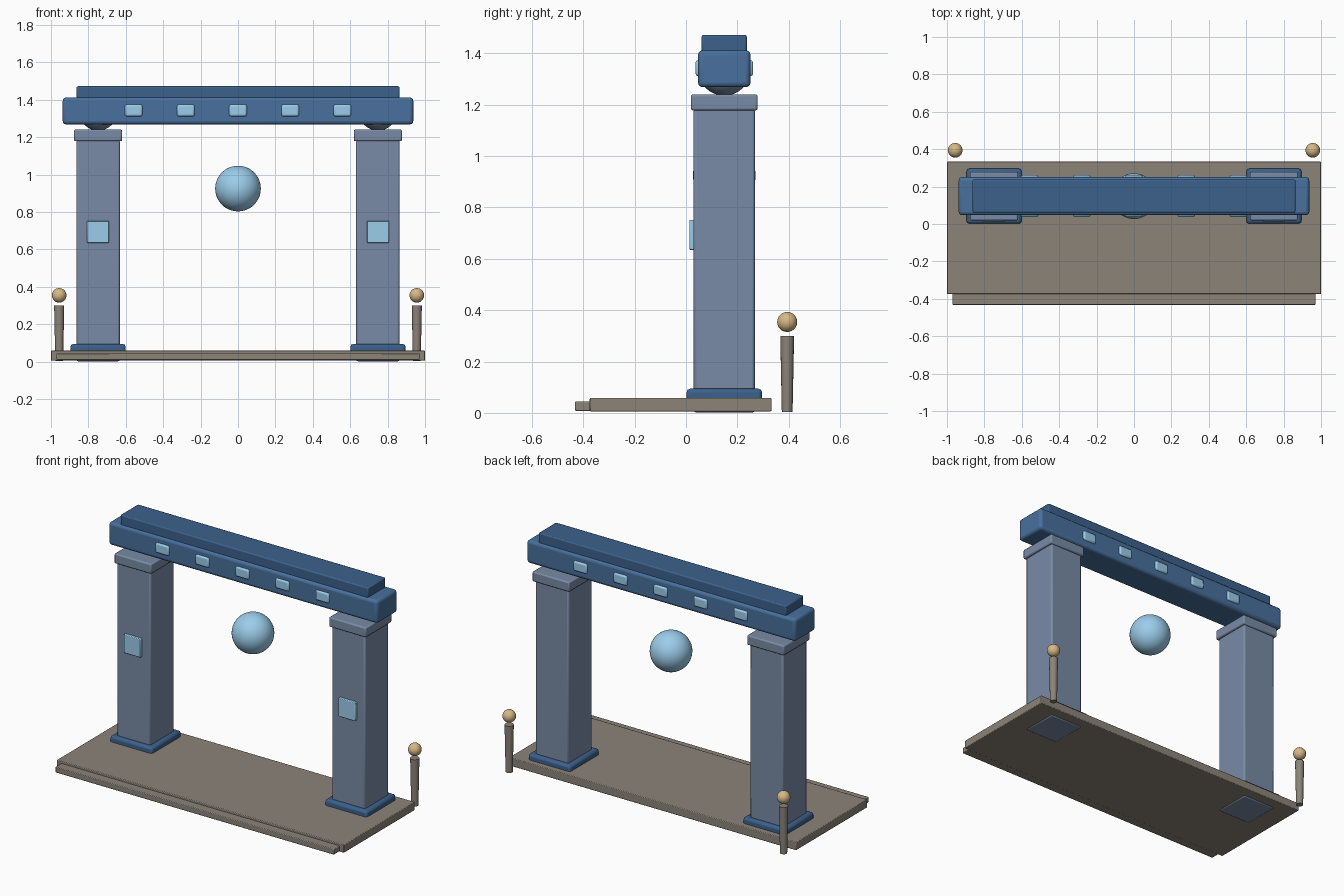
import bpy
from math import radians

if "Cube" in bpy.data.objects:
    bpy.data.objects.remove(bpy.data.objects["Cube"])

def material(name, rgb):
    m = bpy.data.materials.new(name)
    m.diffuse_color = (*rgb, 1)
    m.use_nodes = True
    m.node_tree.nodes["Principled BSDF"].inputs["Base Color"].default_value = m.diffuse_color
    return m

STONE = material("warm_stone", (0.26, 0.23, 0.19))
PILLAR = material("blue_grey", (0.19, 0.26, 0.38))
BLUE = material("deep_blue", (0.065, 0.165, 0.34))
DARK = material("dark_blue", (0.045, 0.12, 0.26))
GLOW = material("light_blue", (0.33, 0.61, 0.83))
GOLD = material("gold", (0.68, 0.48, 0.24))

def finish(name, mat):
    ob = bpy.context.object
    ob.name = name
    ob.data.materials.append(mat)
    return ob

# box given by its extents along each axis, with bevelled edges
def box(name, xs, ys, zs, mat, bevel=0.005, segments=2):
    spans = (xs, ys, zs)
    bpy.ops.mesh.primitive_cube_add(size=1, location=[(a + b) / 2 for a, b in spans])
    ob = finish(name, mat)
    ob.scale = [b - a for a, b in spans]
    bpy.ops.object.transform_apply(location=False, rotation=False, scale=True)
    mod = ob.modifiers.new("bevel", 'BEVEL')
    mod.width, mod.segments = bevel, segments
    bpy.ops.object.shade_smooth_by_angle(angle=radians(30))
    return ob

def ball(name, loc, r, mat, segments=32, rings=16):
    bpy.ops.mesh.primitive_uv_sphere_add(segments=segments, ring_count=rings, radius=r, location=loc)
    finish(name, mat)
    bpy.ops.object.shade_smooth()

def around(c, half):
    return (c - half, c + half)

Y = 0.149  # centre line of the gate

# platform and front step
box("platform", (-1, 1), (-0.375, 0.333), (0.006, 0.058), STONE, 0.004)
box("front_step", (-0.97, 0.97), (-0.432, -0.30), (0.008, 0.044), STONE, 0.004)

for side, s in (("left", -1), ("right", 1)):
    x = 0.748 * s
    # pillar with foot, capital and glowing panel
    box(side + "_pillar", around(x, 0.116), around(Y, 0.119), (0.001, 1.185), PILLAR, 0.010)
    box(side + "_pillar_foot", around(x, 0.147), around(Y, 0.147), (0.03, 0.094), DARK, 0.014)
    box(side + "_capital", around(x, 0.129), around(Y, 0.130), (1.178, 1.24), PILLAR, 0.008)
    box(side + "_pillar_panel", around(x, 0.059), (0.013, 0.05), (0.635, 0.752), GLOW, 0.004)
    # round joint between capital and beam
    ball(side + "_beam_joint", (x, Y, 1.337), 0.102, PILLAR)
    # bollard with a gold ball
    bx, by = 0.956 * s, 0.394
    bpy.ops.mesh.primitive_cone_add(vertices=16, radius1=0.021, radius2=0.027, depth=0.297,
                                    location=(bx, by, 0.1515))
    finish(side + "_bollard", STONE)
    bpy.ops.object.shade_smooth_by_angle(angle=radians(40))
    ball(side + "_bollard_ball", (bx, by, 0.354), 0.039, GOLD, 24, 12)

# lintel beam and its top cap
box("beam", (-0.937, 0.937), around(Y, 0.102), (1.268, 1.412), BLUE, 0.018, 3)
box("beam_cap", (-0.863, 0.863), around(Y, 0.088), (1.405, 1.472), DARK, 0.007)

# lights that show on both faces of the beam
for i in range(5):
    box(f"beam_light_{i + 1}", around(0.279 * (i - 2), 0.047), around(Y, 0.112),
        (1.311, 1.374), GLOW, 0.010)

# floating orb
ball("orb", (0, Y, 0.925), 0.122, GLOW, 48, 24)
